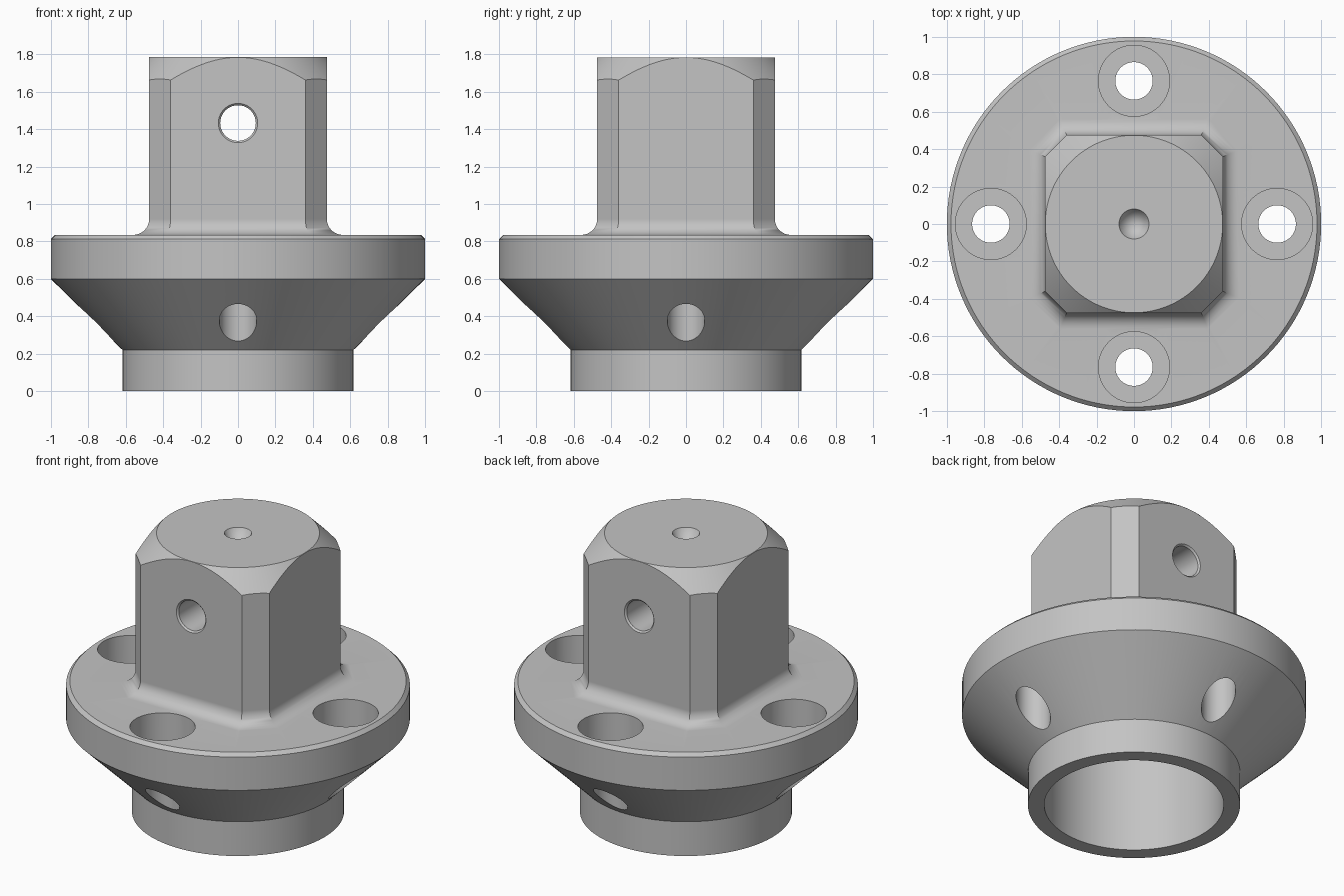
import bpy, bmesh, math
from mathutils import Matrix

cube = bpy.data.objects.get("Cube")
if cube:
    bpy.data.objects.remove(cube, do_unlink=True)

steel = bpy.data.materials.new("grey steel")
steel.use_nodes = True
GREY = (0.55, 0.55, 0.55, 1)
steel.diffuse_color = GREY
steel.node_tree.nodes["Principled BSDF"].inputs["Base Color"].default_value = GREY

TOP, DECK, HALF, FLAT = 1.785, 0.835, 0.475, 0.36


def finish(name, bm):
    bmesh.ops.remove_doubles(bm, verts=bm.verts, dist=1e-5)
    bmesh.ops.recalc_face_normals(bm, faces=bm.faces)
    mesh = bpy.data.meshes.new(name)
    bm.to_mesh(mesh)
    bm.free()
    mesh.materials.append(steel)
    obj = bpy.data.objects.new(name, mesh)
    bpy.context.collection.objects.link(obj)
    return obj


def lathe(name, profile, steps=128, matrix=Matrix()):
    """Spin an (r, z) profile that starts and ends on the axis."""
    bm = bmesh.new()
    verts = [bm.verts.new((r, 0, z)) for r, z in profile]
    edges = [bm.edges.new(pair) for pair in zip(verts, verts[1:])]
    bmesh.ops.spin(bm, geom=verts + edges, cent=(0, 0, 0), axis=(0, 0, 1),
                   angle=math.tau, steps=steps)
    bmesh.ops.transform(bm, matrix=matrix, verts=bm.verts)
    return finish(name, bm)


def combine(target, tool, operation):
    """Apply a boolean, then discard the tool."""
    mod = target.modifiers.new("cut", "BOOLEAN")
    mod.operation, mod.object, mod.solver = operation, tool, "EXACT"
    graph = bpy.context.evaluated_depsgraph_get()
    mesh = bpy.data.meshes.new_from_object(target.evaluated_get(graph))
    target.modifiers.clear()
    target.data = mesh
    bpy.data.objects.remove(tool, do_unlink=True)


def octagon(bm, grow, z):
    """Square with cut corners, offset outwards by grow."""
    h, a = HALF + grow, FLAT + grow * math.tan(math.pi / 8)
    pts = [(h, -a), (h, a), (a, h), (-a, h), (-h, a), (-h, -a), (-a, -h), (a, -h)]
    return [bm.verts.new((x, y, z)) for x, y in pts]


# Square head with a filleted foot
bm = bmesh.new()
fillet = 0.085
sections = [(fillet, 0.72)]
for i in range(9):
    t = math.pi / 2 * i / 8
    sections.append((fillet * (1 - math.sin(t)), DECK + fillet * (1 - math.cos(t))))
sections.append((0, 1.95))
rings = [octagon(bm, *s) for s in sections]
for low, high in zip(rings, rings[1:]):
    for i in range(8):
        j = (i + 1) % 8
        bm.faces.new((low[i], low[j], high[j], high[i]))
bm.faces.new(rings[0])
bm.faces.new(rings[-1])
head = finish("square_head", bm)

# Conical chamfer around the top of the head
crown = HALF - 0.001
combine(head, lathe("crown_cone", [(0, 0.5), (crown + 0.9, 0.5), (crown + 0.9, TOP - 0.9),
                                   (crown, TOP), (0, TOP)]), "INTERSECT")

# Hollow neck, cone and flange
body = lathe("flanged_adapter", [
    (0, 0.62), (0.522, 0.62), (0.522, 0), (0.617, 0), (0.617, 0.22),
    (1, 0.6), (1, 0.813), (0.978, DECK), (0, DECK)])
combine(body, head, "UNION")

# Four counterbored bolt holes
for i in range(4):
    place = Matrix.Rotation(i * math.pi / 2, 4, "Z") @ Matrix.Translation((0.765, 0, 0))
    combine(body, lathe("bolt_hole", [(0, 0.1), (0.1, 0.1), (0.1, 0.6), (0.19, 0.6),
                                      (0.19, 1), (0, 1)], 64, place), "DIFFERENCE")

# Cross hole through the head, lightly countersunk at both ends
place = Matrix.Translation((0, 0, 1.433)) @ Matrix.Rotation(math.pi / 2, 4, "X")
bore, rim = 0.095, HALF - 0.01
combine(body, lathe("cross_hole", [(0, -rim - 0.05), (bore + 0.05, -rim - 0.05), (bore, -rim),
                                   (bore, rim), (bore + 0.05, rim + 0.05), (0, rim + 0.05)],
                    64, place), "DIFFERENCE")

# Conical centre mark in the top
combine(body, lathe("centre_mark", [(0, TOP - 0.14), (0.08, TOP), (0.12, TOP + 0.07),
                                    (0, TOP + 0.07)], 48), "DIFFERENCE")

# Smooth curves, crisp edges
bpy.ops.object.select_all(action="DESELECT")
body.select_set(True)
bpy.context.view_layer.objects.active = body
bpy.ops.object.shade_smooth_by_angle(angle=math.radians(30))
weighted = body.modifiers.new("weighted_normals", "WEIGHTED_NORMAL")
weighted.keep_sharp = True
